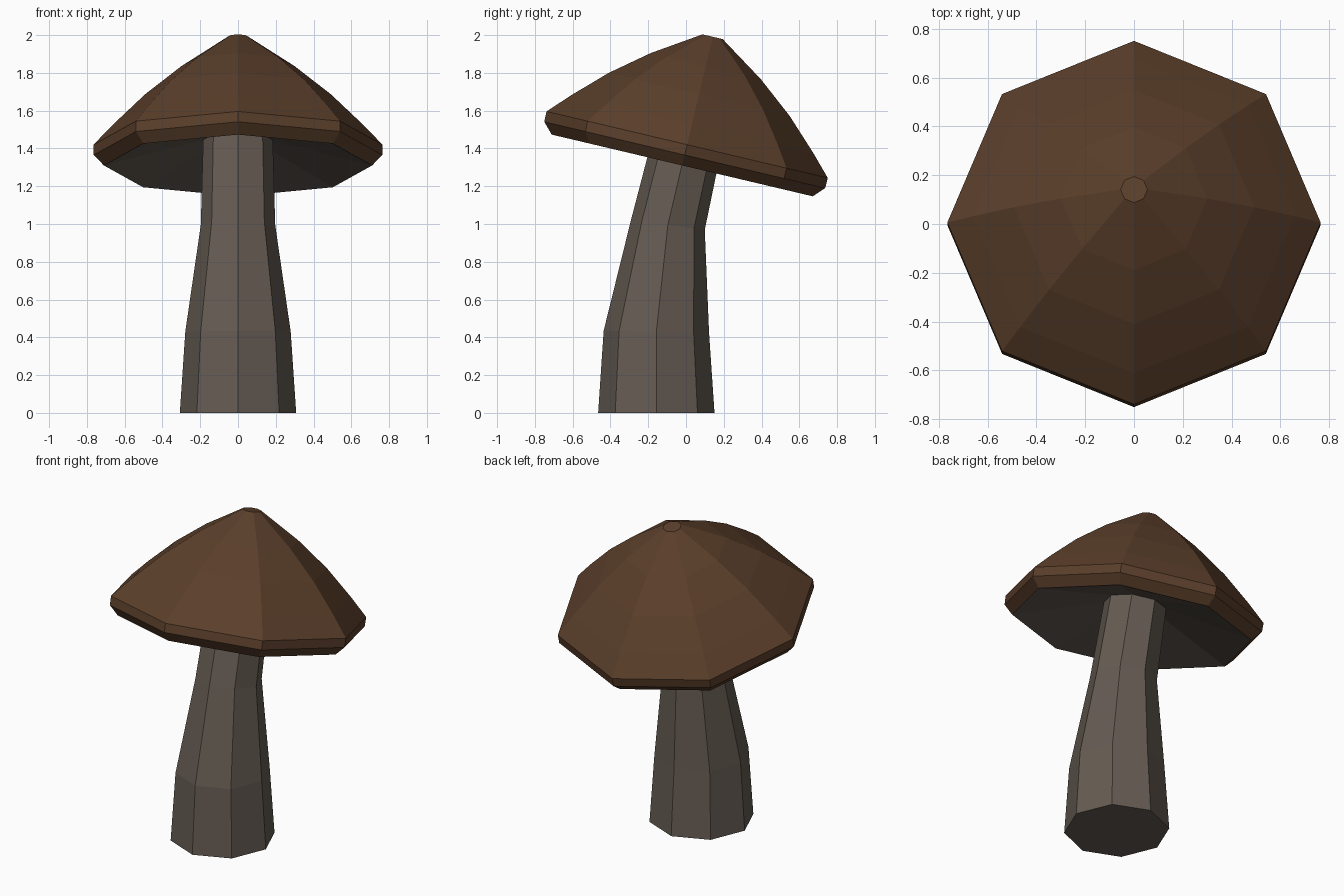
import bpy, bmesh
from math import radians, sin, cos, tau
from mathutils import Matrix, Vector

if "Cube" in bpy.data.objects:
    bpy.data.objects.remove(bpy.data.objects["Cube"])

SIDES = 8


def material(name, color):
    m = bpy.data.materials.new(name)
    m.diffuse_color = (*color, 1)
    m.use_nodes = True
    m.node_tree.nodes["Principled BSDF"].inputs["Base Color"].default_value = m.diffuse_color
    return m


def loft(name, rings, materials, second_from=None):
    """Skin octagonal rings (y, z, radius, tilt), capping both ends.
    Bands up to second_from use the second material."""
    bm = bmesh.new()
    loops = []
    for y, z, r, tilt in rings:
        rot = Matrix.Rotation(radians(-tilt), 3, 'X')
        loops.append([bm.verts.new(Vector((0, y, z)) + rot @ Vector(
            (r * cos(tau * i / SIDES), r * sin(tau * i / SIDES), 0)))
            for i in range(SIDES)])
    alt = 1 if second_from else 0
    bm.faces.new(loops[0][::-1]).material_index = alt
    bm.faces.new(loops[-1])
    for k, (a, b) in enumerate(zip(loops, loops[1:])):
        for i in range(SIDES):
            j = (i + 1) % SIDES
            f = bm.faces.new((a[i], a[j], b[j], b[i]))
            f.material_index = 1 if second_from and k < second_from else 0
    bmesh.ops.recalc_face_normals(bm, faces=bm.faces)
    me = bpy.data.meshes.new(name)
    bm.to_mesh(me)
    bm.free()
    for m in materials:
        me.materials.append(m)
    ob = bpy.data.objects.new(name, me)
    bpy.context.collection.objects.link(ob)
    return ob


stem_mat = material("stem_grey", (0.13, 0.105, 0.085))
cap_mat = material("cap_brown", (0.105, 0.05, 0.024))

# Stem: tapering and leaning back towards the cap
loft("stem", [(-0.157, 0.0, 0.308, 0),
              (-0.157, 0.43, 0.279, 1),
              (-0.096, 0.995, 0.197, 7.5),
              (0.012, 1.455, 0.184, 13.3)], [stem_mat])

# Cap: profile (radius, height along the tilted axis), hollow underside first
TILT = 13.3
profile = [(0.18, 0.14), (0.71, 0.0), (0.764, 0.057), (0.765, 0.113),
           (0.659, 0.225), (0.492, 0.387), (0.30, 0.54), (0.055, 0.70)]
t = radians(TILT)
loft("cap", [(-0.02 + h * sin(t), 1.31 + h * cos(t), r, TILT)
             for r, h in profile], [cap_mat, stem_mat], second_from=1)
